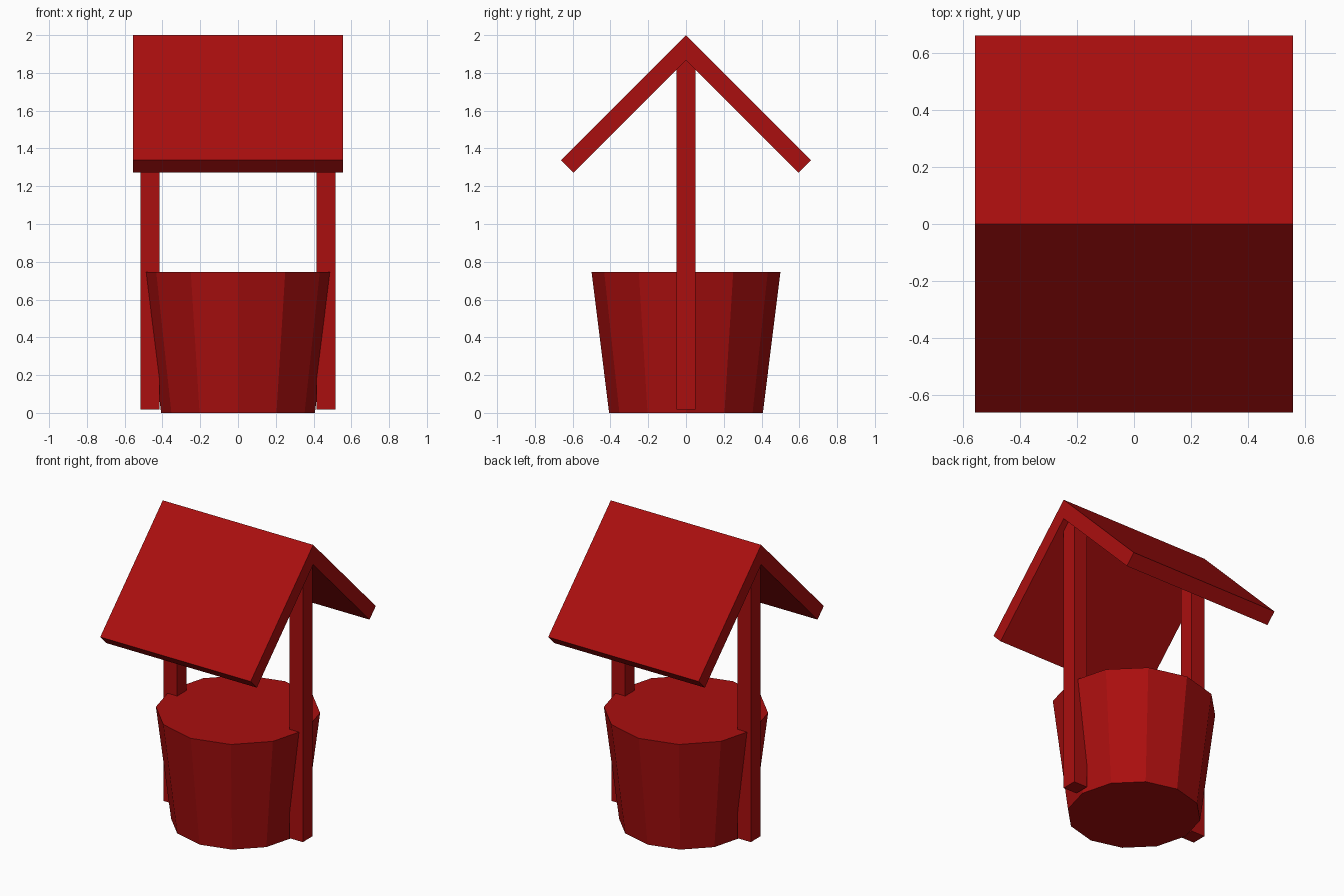
import bpy
import bmesh
from math import pi
from mathutils import Matrix

cube = bpy.data.objects.get("Cube")
if cube:
    bpy.data.objects.remove(cube, do_unlink=True)

# Single red paint
red = bpy.data.materials.new("barn_red")
red.use_nodes = True
colour = (0.40, 0.0045, 0.0045, 1)
red.diffuse_color = colour
red.node_tree.nodes["Principled BSDF"].inputs["Base Color"].default_value = colour


def add_object(name, bm):
    bmesh.ops.recalc_face_normals(bm, faces=bm.faces)
    mesh = bpy.data.meshes.new(name)
    bm.to_mesh(mesh)
    bm.free()
    mesh.materials.append(red)
    obj = bpy.data.objects.new(name, mesh)
    bpy.context.collection.objects.link(obj)
    return obj


def box(name, x, y, z):
    """Box spanning the given (min, max) ranges."""
    bm = bmesh.new()
    size = [r[1] - r[0] for r in (x, y, z)]
    mid = [sum(r) / 2 for r in (x, y, z)]
    bmesh.ops.create_cube(bm, size=1, matrix=Matrix.Translation(mid) @ Matrix.Diagonal((*size, 1)))
    return add_object(name, bm)


def slab(name, profile, half_width):
    """Extrude a (y, z) profile along x."""
    bm = bmesh.new()
    face = bm.faces.new([bm.verts.new((-half_width, y, z)) for y, z in profile])
    new = bmesh.ops.extrude_face_region(bm, geom=[face])["geom"]
    verts = [g for g in new if isinstance(g, bmesh.types.BMVert)]
    bmesh.ops.translate(bm, verts=verts, vec=(2 * half_width, 0, 0))
    return add_object(name, bm)


# Tapered twelve-sided well body, closed at both ends
bm = bmesh.new()
height = 0.747
bmesh.ops.create_cone(bm, cap_ends=True, segments=12, radius1=0.407, radius2=0.5, depth=height,
                      matrix=Matrix.Translation((0, 0, height / 2)) @ Matrix.Rotation(pi / 2, 4, 'Z'))
add_object("well_body", bm)

# Roof posts
for side, s in (("left", 1), ("right", -1)):
    box(side + "_post", sorted((s * 0.415, s * 0.515)), (-0.05, 0.05), (0.018, 1.89))

# Roof: the back slab runs up to the ridge, the front slab butts against it
ridge, drop, eave = 2.0, 0.066, 0.662
low = ridge - eave
slab("back_roof", [(0, ridge), (eave, low), (eave - drop, low - drop), (-drop, ridge - drop)], 0.557)
slab("front_roof", [(-drop, ridge - drop), (-eave, low), (drop - eave, low - drop),
                    (0, ridge - 2 * drop)], 0.557)
